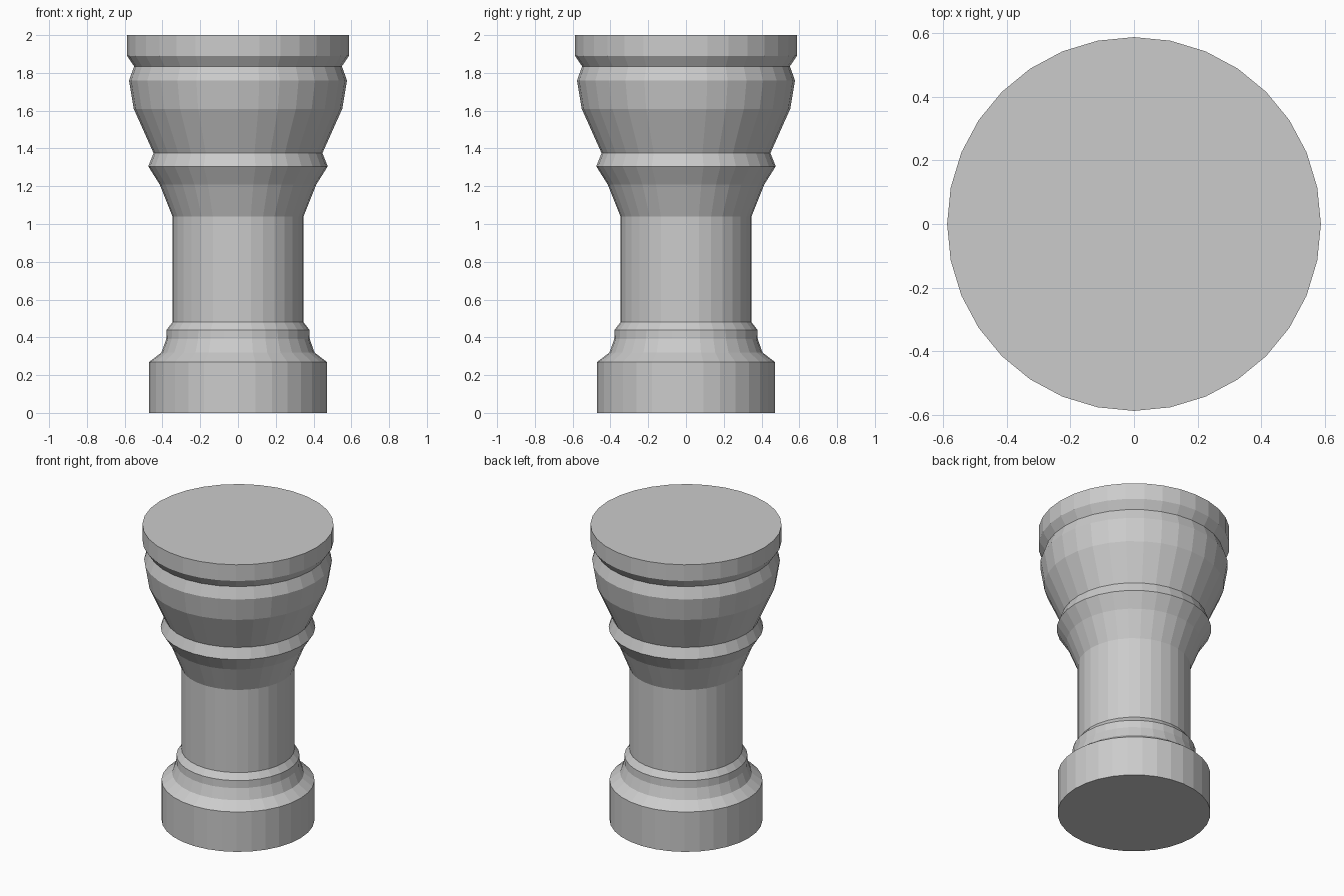
import bpy, bmesh
from math import cos, sin, tau

if "Cube" in bpy.data.objects:
    bpy.data.objects.remove(bpy.data.objects["Cube"])

SIDES = 32

# Outline as (radius, height), bottom to top
base = [(0.47, 0), (0.47, 0.27), (0.405, 0.32), (0.38, 0.39), (0.378, 0.44)]
shaft = [(0.347, 0.48), (0.347, 1.04)]
flare = [(0.415, 1.21), (0.475, 1.305), (0.447, 1.375)]
capital = [(0.552, 1.61), (0.577, 1.76), (0.55, 1.835), (0.587, 1.89), (0.587, 2.0)]


def lathe(name, profile):
    """Turn an outline around z into a closed, flat-faced solid."""
    bm = bmesh.new()
    rings = [[bm.verts.new((r * cos(tau * i / SIDES), r * sin(tau * i / SIDES), z))
              for i in range(SIDES)] for r, z in profile]
    for low, high in zip(rings, rings[1:]):
        for i in range(SIDES):
            j = (i + 1) % SIDES
            bm.faces.new((low[i], low[j], high[j], high[i]))
    bm.faces.new(rings[0][::-1])
    bm.faces.new(rings[-1])
    mesh = bpy.data.meshes.new(name)
    bm.to_mesh(mesh)
    bm.free()
    obj = bpy.data.objects.new(name, mesh)
    bpy.context.collection.objects.link(obj)
    return obj


# One continuous turned column
lathe("column", base + shaft + flare + capital)
